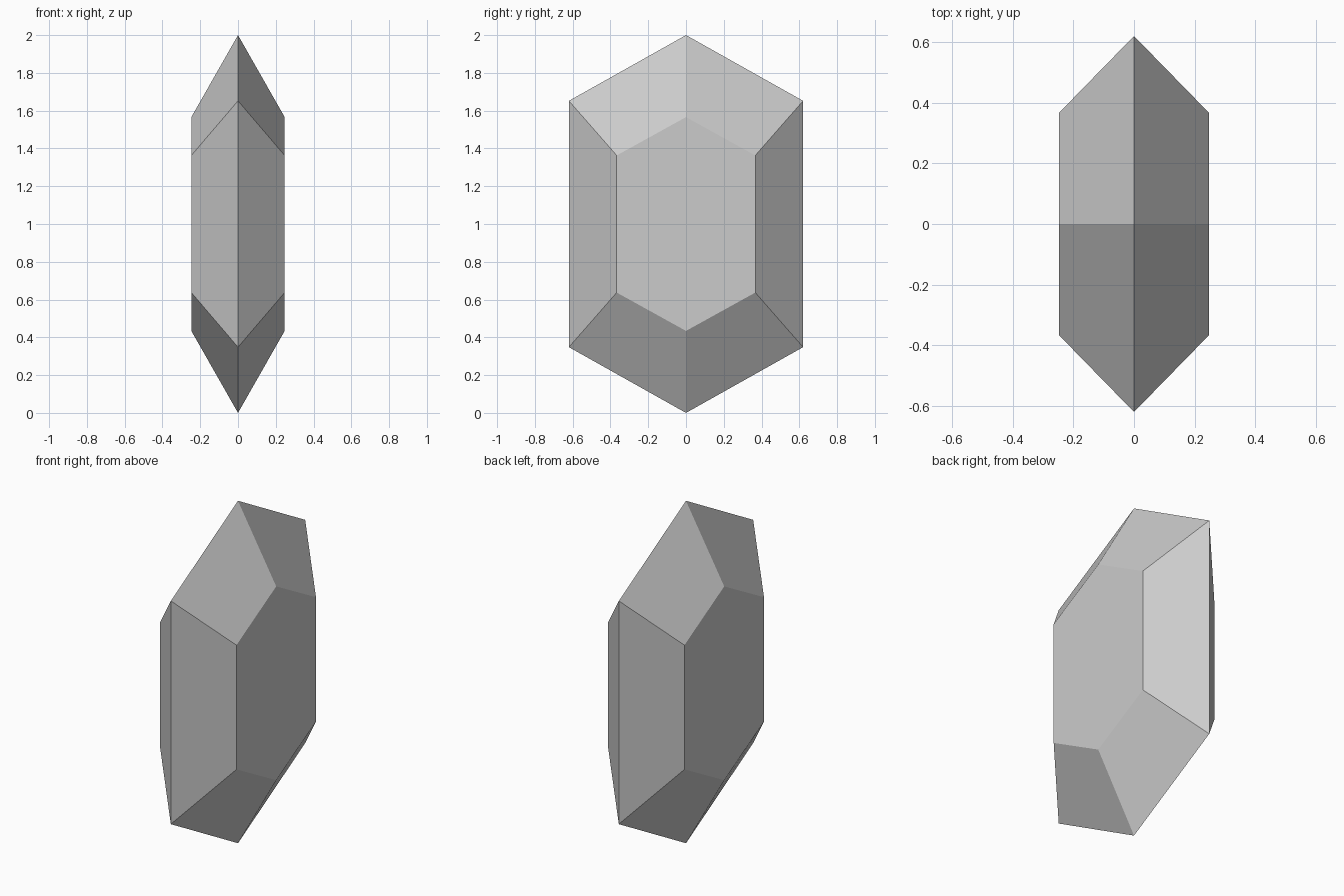
import bpy
import bmesh

cube = bpy.data.objects.get("Cube")
if cube:
    bpy.data.objects.remove(cube, do_unlink=True)

# Plain grey gem material
GREY = (0.6, 0.6, 0.6, 1.0)
mat = bpy.data.materials.new("gem_grey")
mat.use_nodes = True
mat.diffuse_color = GREY
mat.node_tree.nodes["Principled BSDF"].inputs["Base Color"].default_value = GREY


def hexagon(bm, x, half_width, shoulder, tip):
    """Upright hexagon at depth x, mirrored about the middle height z = 1."""
    outline = [(0, tip), (half_width, shoulder), (half_width, -shoulder),
               (0, -tip), (-half_width, -shoulder), (-half_width, shoulder)]
    return [bm.verts.new((x, y, 1 + z)) for y, z in outline]


# Gem: a wide girdle hexagon bevelled to a smaller flat table on each side
bm = bmesh.new()
girdle = hexagon(bm, 0, 0.62, 0.652, 1.0)
for side in (-1, 1):
    table = hexagon(bm, side * 0.247, 0.367, 0.363, 0.566)
    bm.faces.new(table)
    for i in range(6):
        j = (i + 1) % 6
        bm.faces.new((girdle[i], girdle[j], table[j], table[i]))
bmesh.ops.recalc_face_normals(bm, faces=bm.faces)

mesh = bpy.data.meshes.new("gem")
bm.to_mesh(mesh)
bm.free()
mesh.materials.append(mat)
gem = bpy.data.objects.new("gem", mesh)
bpy.context.collection.objects.link(gem)
